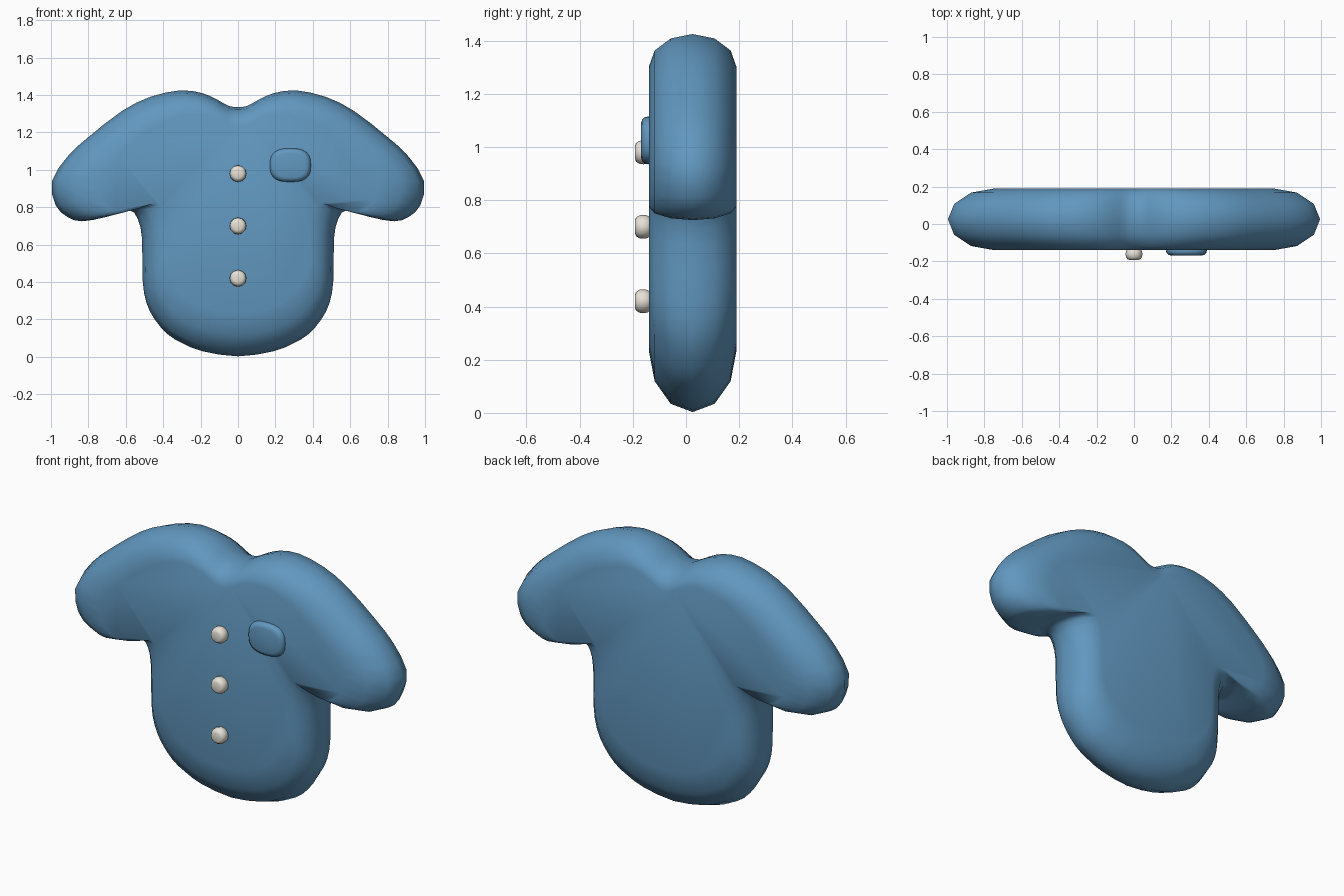
import bpy, bmesh, math
from mathutils import Vector

if "Cube" in bpy.data.objects:
    bpy.data.objects.remove(bpy.data.objects["Cube"])


def material(name, rgb):
    mat = bpy.data.materials.new(name)
    mat.use_nodes = True
    mat.diffuse_color = (*rgb, 1)
    mat.node_tree.nodes["Principled BSDF"].inputs["Base Color"].default_value = (*rgb, 1)
    return mat


blue = material("denim blue", (0.12, 0.31, 0.52))
cream = material("button cream", (0.80, 0.76, 0.68))


def smooth_loop(points, steps):
    """Closed smooth loop through the given points."""
    pts = [Vector(p) for p in points]
    n, loop = len(pts), []
    for i in range(n):
        a, b, c, d = (pts[(i + k) % n] for k in (-1, 0, 1, 2))
        for s in range(steps):
            t = s / steps
            loop.append(b + (c - a) * t / 2 + (a * 2 - b * 5 + c * 4 - d) * t * t / 2
                        + (b * 3 - a - c * 3 + d) * t ** 3 / 2)
    return loop


def pillow(name, outline, centre, rings, mat):
    """Stack copies of an outline, each given as (y, scale about centre), and cap both ends."""
    bm = bmesh.new()
    centre = Vector(centre)
    layers = []
    for y, scale in rings:
        flat = [centre + (p - centre) * scale for p in outline]
        layers.append([bm.verts.new((p.x, y, p.y)) for p in flat])
    n = len(outline)
    for low, high in zip(layers, layers[1:]):
        for i in range(n):
            j = (i + 1) % n
            bm.faces.new((low[i], low[j], high[j], high[i]))
    bm.faces.new(layers[0])
    bm.faces.new(layers[-1])
    bmesh.ops.recalc_face_normals(bm, faces=bm.faces)
    for face in bm.faces:
        face.smooth = True
    mesh = bpy.data.meshes.new(name)
    bm.to_mesh(mesh)
    bm.free()
    mesh.materials.append(mat)
    obj = bpy.data.objects.new(name, mesh)
    bpy.context.collection.objects.link(obj)
    return obj


def round_rings(y, half_depth, inset, start=-90, stop=90, step=30):
    """Rings that follow a rounded edge from front to back."""
    return [(y + half_depth * math.sin(math.radians(a)),
             1 - inset * (1 - math.cos(math.radians(a))))
            for a in range(start, stop + 1, step)]


# Shirt: half outline from the collar notch, round the sleeve, to the hem
half = [(0.05, 1.342), (0.11, 1.375), (0.19, 1.41), (0.31, 1.425), (0.47, 1.39),
        (0.62, 1.315), (0.80, 1.175), (0.91, 1.073), (0.995, 0.94), (0.975, 0.81),
        (0.91, 0.747), (0.835, 0.725), (0.71, 0.747), (0.585, 0.787), (0.535, 0.735),
        (0.513, 0.63), (0.51, 0.41), (0.49, 0.29), (0.445, 0.20), (0.375, 0.12),
        (0.295, 0.072), (0.19, 0.03)]
mirrored = [(-x, z) for x, z in reversed(half)]
outline = smooth_loop([(0, 1.335)] + half + [(0, 0.003)] + mirrored, 2)
pillow("shirt_body", outline, (0, 0.93), round_rings(0.025, 0.165, 0.25), blue)


# Chest pocket and buttons
def rounded_outline(x, z, width, height, power, sides):
    def bend(v):
        return math.copysign(abs(v) ** (2 / power), v)
    angles = [2 * math.pi * i / sides for i in range(sides)]
    return [Vector((x + width * bend(math.cos(a)), z + height * bend(math.sin(a))))
            for a in angles]


pocket = rounded_outline(0.28, 1.025, 0.11, 0.09, 2.7, 24)
pillow("chest_pocket", pocket, (0.28, 1.025),
       round_rings(-0.142, 0.027, 0.28), blue)

for label, z in (("top", 0.98), ("middle", 0.70), ("bottom", 0.42)):
    disc = rounded_outline(0, z, 0.045, 0.045, 2, 12)
    pillow(label + "_button", disc, (0, z),
           [(-0.192, 0.55), (-0.188, 0.78), (-0.175, 0.96), (-0.16, 1),
            (-0.145, 0.94), (-0.13, 0.7)], cream)
